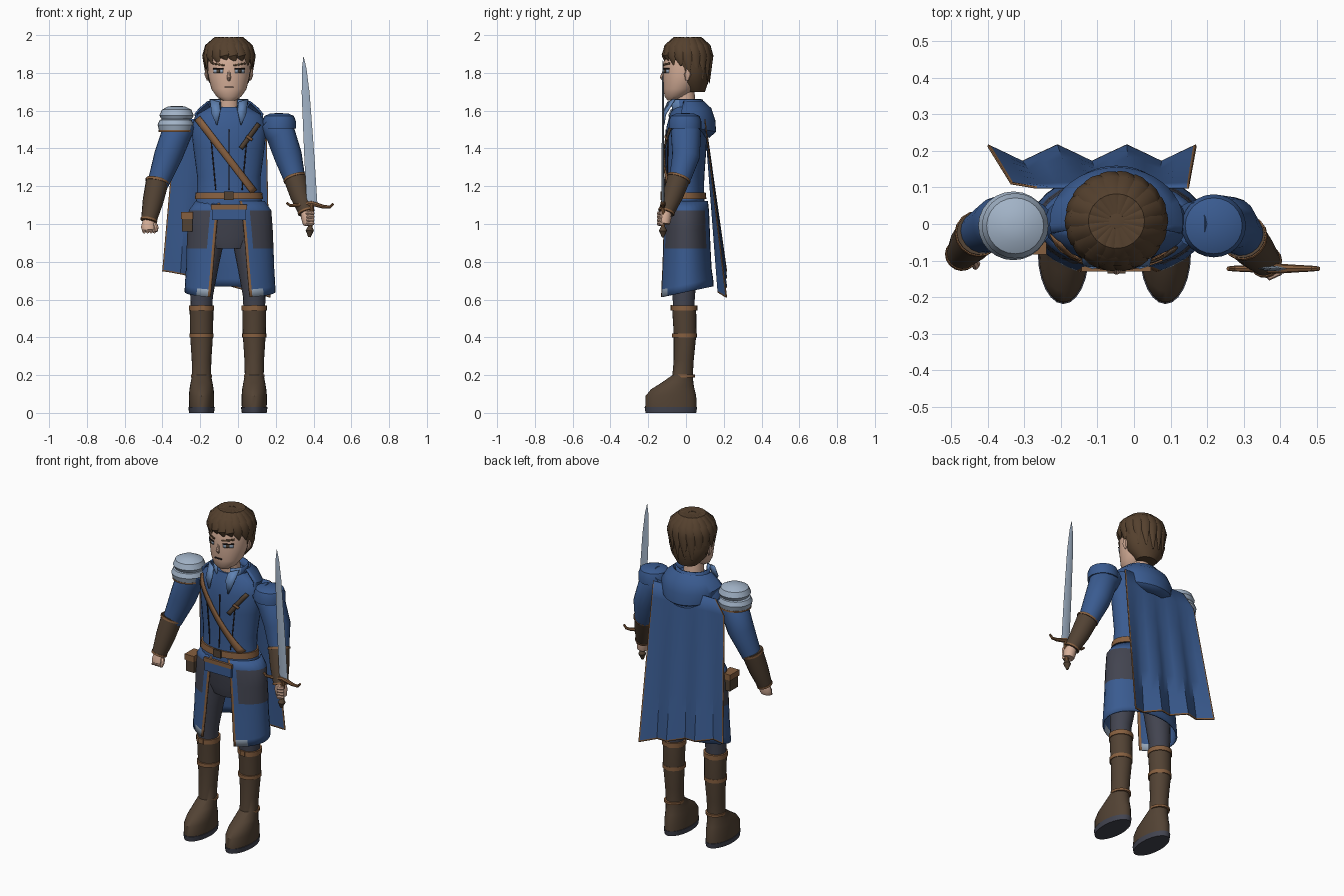
import bpy, bmesh, math
from mathutils import Vector as V

if "Cube" in bpy.data.objects:
    bpy.data.objects.remove(bpy.data.objects["Cube"])

COL = {"blue_cloth": (.042, .105, .28), "pale_blue_cloth": (.115, .223, .445), "steel": (.36, .45, .57),
       "dark_leather": (.085, .055, .034), "tan_leather": (.24, .115, .05), "skin": (.66, .42, .31),
       "hair_brown": (.09, .052, .027), "grey_cloth": (.055, .058, .08), "dark_line": (.02, .013, .013)}
MAT = {}
for key, c in COL.items():
    MAT[key] = bpy.data.materials.new(key)
    MAT[key].diffuse_color = (*c, 1)
CX = -0.048  # body axis


def skin_rows(name, rows, mats, closed=True, caps=True, rule=None, thick=0):
    """Bridge rows of points into a surface."""
    bm = bmesh.new()
    vs = [[bm.verts.new(p) for p in r] for r in rows]
    n = len(rows[0])
    for i in range(len(rows) - 1):
        for j in range(n if closed else n - 1):
            k = (j + 1) % n
            f = bm.faces.new((vs[i][j], vs[i][k], vs[i + 1][k], vs[i + 1][j]))
            if rule:
                f.material_index = rule(f.calc_center_median(), i, j)
    if closed and caps:
        bm.faces.new(vs[0][::-1])
        bm.faces.new(vs[-1])
    bmesh.ops.recalc_face_normals(bm, faces=bm.faces)
    me = bpy.data.meshes.new(name)
    bm.to_mesh(me)
    bm.free()
    ob = bpy.data.objects.new(name, me)
    bpy.context.collection.objects.link(ob)
    for m in mats.split():
        me.materials.append(MAT[m])
    if thick:
        s = ob.modifiers.new("thickness", "SOLIDIFY")
        s.thickness = thick
        s.offset = 0
    return ob


def loft(name, cx, table, mats, n=24, rule=None):
    """Stack horizontal ellipses (z, cy, rx, ry)."""
    A = [2 * math.pi * k / n for k in range(n)]
    return skin_rows(name, [[(cx + rx * math.cos(a), cy + ry * math.sin(a), z) for a in A]
                            for z, cy, rx, ry in table], mats, rule=rule)


def tube(name, pts, mats, n=12, ref=(1, 0, 0), flat=1.0):
    """Round or flattened limb through (x, y, z, radius)."""
    rows = []
    for i, p in enumerate(pts):
        t = (V(pts[min(i + 1, len(pts) - 1)][:3]) - V(pts[max(i - 1, 0)][:3])).normalized()
        s = (V(ref) - t * V(ref).dot(t)).normalized()
        u = t.cross(s) * flat
        rows.append([V(p[:3]) + (s * math.cos(a) + u * math.sin(a)) * p[3]
                     for a in (2 * math.pi * k / n for k in range(n))])
    return skin_rows(name, rows, mats)


def box(name, c, s, mats):
    x, y, z = (v / 2 for v in s)
    return skin_rows(name, [[(c[0] + a * x, c[1] + b * y, c[2] + h * z)
                             for a, b in ((-1, -1), (1, -1), (1, 1), (-1, 1))] for h in (-1, 1)], mats)


def front_y(table, x, z):
    """Front surface depth of a loft."""
    for a, b in zip(table, table[1:]):
        if a[0] <= z <= b[0]:
            t = (z - a[0]) / (b[0] - a[0])
            cy, rx, ry = (a[k] + (b[k] - a[k]) * t for k in (1, 2, 3))
            return cy - ry * math.sqrt(max(0.02, 1 - ((x - CX) / rx) ** 2))
    return table[0][1]


def decal(name, table, p, q, w, mats, lift=.004, n=10, taper=1):
    """Thin strip from (x, z) to (x, z) hugging a loft's front."""
    d = V((q[0] - p[0], q[1] - p[1])).normalized()
    rows = []
    for i in range(n + 1):
        t = i / n
        x, z = p[0] + (q[0] - p[0]) * t, p[1] + (q[1] - p[1]) * t
        h = w / 2 * (1 + (taper - 1) * t)
        rows.append([(x - d.y * s * h, front_y(table, x - d.y * s * h, z + d.x * s * h) - lift, z + d.x * s * h)
                     for s in (-1, 0, 1)])
    return skin_rows(name, rows, mats, closed=False, thick=.005)


# Torso, neck and head
TORSO = [(1.08, -.008, .185, .11), (1.15, -.01, .168, .105), (1.25, -.005, .168, .102), (1.4, 0, .188, .108),
         (1.51, .002, .2, .106), (1.575, .005, .178, .092), (1.62, .0, .1, .07)]
loft("coat_body", CX, TORSO, "blue_cloth", 32)
HEAD = [(1.655, -.068, .035, .03), (1.675, -.055, .066, .058), (1.715, -.033, .093, .086), (1.78, -.015, .109, .107),
        (1.85, -.006, .115, .115), (1.92, 0, .105, .105), (1.965, 0, .06, .06)]
loft("head", CX, HEAD, "skin", 32)
loft("neck", CX, [(1.57, 0, .06, .058), (1.72, -.012, .054, .055)], "skin", 16)

# Face
for s in (-1, 1):
    ex = CX + s * .056
    decal("eye_white", HEAD, (ex - .024, 1.81), (ex + .024, 1.81), .02, "steel", .002)
    decal("iris", HEAD, (ex - .008, 1.81), (ex + .008, 1.81), .019, "dark_leather", .004)
    decal("upper_lash", HEAD, (ex - .027, 1.822), (ex + .027, 1.822), .006, "dark_line", .005)
    decal("eyebrow", HEAD, (CX + s * .025, 1.84), (CX + s * .085, 1.85), .009, "hair_brown", .004)
    tube("ear", [(CX + s * .113, .005, 1.76, .008), (CX + s * .12, .008, 1.79, .018),
                 (CX + s * .122, .012, 1.82, .01)], "skin", 8, (0, 1, 0), .5)
decal("mouth", HEAD, (CX - .024, 1.726), (CX + .024, 1.726), .006, "dark_line", .003)
tube("nose", [(CX, -.118, 1.81, .006), (CX, -.128, 1.775, .011), (CX, -.118, 1.762, .008)], "skin", 8)

# Hair cap and overlapping locks
loft("hair_cap", CX, [(1.70, .05, .06, .05), (1.75, .038, .105, .08), (1.81, .036, .126, .085), (1.87, .012, .13, .108),
                      (1.92, .002, .13, .12), (1.96, 0, .105, .1), (1.985, 0, .06, .06)], "hair_brown", 24)
for k in range(18):
    a = math.radians(k * 20 + 6)
    s, c = math.sin(a), math.cos(a)
    tip = 1.8 + .058 * c + .012 * (k % 2)
    P = lambda r, z, w, tw=0: (CX + r * 1.03 * math.sin(a + tw), .008 - r * math.cos(a + tw), z, w)
    tube("hair_lock", [P(.02, 1.982, .012), P(.07, 1.98, .026), P(.112, 1.94, .032), P(.126, 1.89, .03, .06),
                       P(.122 - .006 * (c < -.3), tip, .004, .14)], "hair_brown", 8, (c, s, 0), .4)

# Collar: pale at the front opening, blue behind
rows = [[(CX + rx * math.cos(a), .0 + ry * math.sin(a), z - dz * max(0, -math.sin(a)))
         for a in (math.radians(-62 + 304 * k / 24) for k in range(25))]
        for rx, ry, z, dz in ((.085, .075, 1.585, .02), (.1, .085, 1.66, .0))]
skin_rows("collar", rows, "blue_cloth pale_blue_cloth", False, rule=lambda c, i, j: int(c.y < -.03), thick=.01)
for s in (-1, 1):
    skin_rows("lapel", [[(CX + s * .1, -.06, 1.66), (CX + s * .05, -.095, 1.645)],
                        [(CX + s * .09, -.11, 1.58), (CX + s * .045, -.115, 1.6)],
                        [(CX + s * .066, -.118, 1.525), (CX + s * .062, -.118, 1.525)]],
              "pale_blue_cloth", False, thick=.009)

# Hood folded on the back
rows = [[(CX + rx * math.cos(a), .005 + ry * math.sin(a), z + .03 * (1 - math.sin(a)) * (z < 1.56))
         for a in (math.radians(-12 + 204 * k / 24) for k in range(25))]
        for rx, ry, z in ((.085, .06, 1.6), (.115, .09, 1.645), (.155, .125, 1.61), (.178, .145, 1.55),
                          (.165, .15, 1.49), (.12, .115, 1.46))]
skin_rows("hood", rows, "blue_cloth", False, thick=.01)

# Cape with sharp pleats and a slanting hem
us = [0, .012] + [k / 12 for k in range(1, 12)] + [.988, 1]
rows = []
for v in (0, .1, .3, .5, .7, .85, .99, 1):
    row = []
    for u in us:
        left = -.27 - .06 * min(1, v / .1) - .07 * v
        right = .15 + .02 * v
        pleat = abs((u * 3) % 1 - .5) * 2
        y = .1 + .07 * v + .045 * v * pleat
        zt, zb = 1.555, .75 - .14 * u ** 1.2
        row.append((left + (right - left) * u, y, zt + (zb - zt) * v))
    rows.append(row)
skin_rows("cape", rows, "blue_cloth tan_leather", False,
          rule=lambda c, i, j: int(j in (0, len(us) - 2) or i == 6), thick=.006)

# Coat skirt, open at the front, grey over the hips, trimmed at the edges
ts = [0, .012] + [k / 28 for k in range(1, 28)] + [.988, 1]
rows = []
for z, rx, ry, gap in ((1.12, .18, .112, 16), (1.07, .215, .118, 17), (.97, .222, .122, 19), (.87, .226, .126, 21),
                       (.76, .23, .132, 23), (.68, .235, .14, 25), (.64, .237, .142, 26)):
    row = []
    for t in ts:
        a = math.radians(270 + gap + (360 - 2 * gap) * t)
        drop = (-.03 * max(0, -math.sin(a)) + .03 * max(0, math.sin(a))) * (z < .7)
        row.append((-.042 + rx * math.cos(a), ry * math.sin(a), z + drop))
    rows.append(row)


def skirt_rule(c, i, j):
    if i == 5 and j in (1, 2, len(ts) - 4, len(ts) - 3):
        return 3
    if j in (0, len(ts) - 2):
        return 2
    return int(.87 < c.z < 1.08 and abs(c.x + .042) > .12)


skin_rows("coat_skirt", rows, "blue_cloth grey_cloth tan_leather steel", False, rule=skirt_rule, thick=.008)
loft("hips", CX, [(.87, 0, .12, .08), (.93, 0, .17, .095), (1.09, -.005, .172, .1)], "grey_cloth")

# Legs and boots
for lx in (-.193, .086):
    inx = CX + (lx - CX) * .72
    tube("trouser_leg", [(lx, -.012, .52, .056), (lx, -.012, .62, .06), (lx * .6 + inx * .4, -.008, .78, .074),
                         (inx, 0, .95, .086)], "grey_cloth", 18)
    loft("boot", lx, [(.028, -.08, .066, .136), (.09, -.08, .067, .134), (.125, -.07, .064, .115), (.16, -.045, .058, .084),
                      (.2, -.018, .05, .054), (.28, -.012, .052, .053), (.42, -.005, .061, .06),
                      (.56, -.01, .063, .064)], "dark_leather", 24)
    loft("sole", lx, [(0, -.08, .066, .134), (.03, -.08, .07, .139)], "grey_cloth", 24)
    for z, r, h in ((.555, .067, .028), (.41, .064, .022), (.195, .055, .014)):
        loft("boot_strap", lx, [(z - h / 2, -.009, r, r + .002), (z + h / 2, -.009, r, r + .002)], "tan_leather", 24)
    box("boot_buckle", (lx, -.076, .557), (.03, .01, .03), "tan_leather")

# Arms, bracers
ARMS = [[(-.27, 0, 1.545, .06), (-.325, 0, 1.48, .08), (-.37, 0, 1.36, .075), (-.425, -.025, 1.21, .056)],
        [(.155, 0, 1.545, .06), (.225, 0, 1.48, .08), (.265, 0, 1.36, .074), (.302, -.035, 1.23, .056)]]
CUFFS = [[(-.425, -.025, 1.235, .061), (-.45, -.055, 1.12, .055), (-.473, -.085, 1.015, .041)],
         [(.3, -.035, 1.25, .061), (.33, -.07, 1.15, .054), (.362, -.105, 1.06, .041)]]
for arm, cuff in zip(ARMS, CUFFS):
    tube("sleeve", arm, "blue_cloth", 18)
    tube("bracer", cuff, "dark_leather", 16)
    a, b = V(cuff[0][:3]), V(cuff[2][:3])
    for t, r in ((.02, .064), (.95, .045)):
        p, q = a.lerp(b, t), a.lerp(b, t + .05)
        tube("bracer_band", [(*p, r), (*q, r)], "tan_leather", 16)

# Relaxed hand and sword fist
tube("open_palm", [(-.473, -.085, 1.02, .03), (-.474, -.09, .985, .04), (-.472, -.095, .965, .035)], "skin", 12, (1, 0, 0), .65)
tube("thumb", [(-.44, -.095, 1.0, .012), (-.432, -.11, .98, .012), (-.434, -.118, .96, .008)], "skin", 8)
for k in range(4):
    x = -.498 + k * .018
    tube("finger", [(x, -.088, .985, .011), (x, -.1, .963, .011), (x + .002, -.112, .957, .008)], "skin", 8)
tube("fist", [(.362, -.105, 1.065, .03), (.368, -.112, 1.04, .036), (.374, -.115, 1.0, .03)], "skin", 12)
for k in range(4):
    z = 1.0 + k * .018
    tube("gripping_finger", [(.352, -.12, z, .01), (.372, -.143, z + .002, .012), (.4, -.13, z + .004, .01)], "skin", 8, (0, 0, 1))

# Sword
d = V((-.045, 0, .775))
side = V((.998, 0, .058))
rows = []
for t, w in ((0, .028), (.3, .027), (.75, .021), (.92, .012), (1, .001)):
    c = V((.392, -.122, 1.11)) + d * t
    h = V((0, .007 * w / .028, 0))
    rows.append([c + side * w, c + h, c - side * w, c - h])
skin_rows("blade", rows, "steel")
tube("crossguard", [(.257, -.122, 1.113, .006), (.275, -.122, 1.098, .008), (.32, -.122, 1.1, .01), (.39, -.122, 1.11, .014),
                    (.45, -.122, 1.092, .01), (.487, -.122, 1.09, .008), (.505, -.122, 1.108, .006)], "tan_leather", 8, (0, 1, 0))
tube("grip", [(.391, -.122, 1.11, .013), (.381, -.122, .965, .012)], "tan_leather", 10)
tube("pommel", [(.382, -.122, .985, .012), (.38, -.122, .965, .022), (.378, -.122, .93, .006)], "dark_leather", 10)

# Shoulder guards: two steel plates on one side, one cloth cap on the other
def dome(name, cx, table, mat):
    loft(name, cx, [(z, -.005, r, r * .98) for z, r in table], mat, 24)


dome("lower_shoulder_plate", -.33, [(1.495, .088), (1.525, .096), (1.55, .085), (1.565, .05)], "steel")
dome("upper_shoulder_plate", -.325, [(1.555, .08), (1.575, .091), (1.605, .078), (1.622, .045), (1.626, .01)], "steel")
dome("shoulder_plate_rim", -.33, [(1.488, .09), (1.497, .09)], "tan_leather")
dome("cloth_shoulder_cap", .218, [(1.505, .088), (1.545, .088), (1.572, .078), (1.584, .05), (1.587, .01)], "blue_cloth")

# Belts, buckles, pouch, chest straps and seams
loft("belt", CX, [(1.132, -.01, .181, .118), (1.168, -.01, .176, .114)], "tan_leather", 32)
box("belt_buckle", (CX, -.13, 1.15), (.05, .012, .045), "dark_leather")
box("lower_belt", (CX, -.123, 1.09), (.19, .014, .024), "tan_leather")
box("front_tab", (CX, -.118, 1.05), (.18, .016, .056), "blue_cloth")
box("pouch", (-.268, -.04, 1.01), (.055, .08, .1), "dark_leather")
box("pouch_flap", (-.27, -.04, 1.045), (.062, .088, .035), "tan_leather")
decal("shoulder_strap", TORSO, (-.215, 1.56), (.085, 1.17), .036, "tan_leather", .008, 20)
decal("chest_sheath", TORSO, (.015, 1.40), (.11, 1.53), .024, "dark_leather", .012)
decal("sheath_clasp", TORSO, (.045, 1.465), (.075, 1.445), .014, "tan_leather", .018)
decal("front_seam", TORSO, (CX, 1.18), (CX, 1.5), .005, "dark_line", .002, 16)
for s in (-1, 1):
    decal("side_seam", TORSO, (CX + s * .07, 1.18), (CX + s * .095, 1.45), .005, "dark_line", .002, 14)

# Smooth rounded parts, keep sharp edges
for ob in bpy.context.scene.objects:
    ob.select_set(True)
    bpy.context.view_layer.objects.active = ob
bpy.ops.object.shade_smooth_by_angle(angle=math.radians(35))

for m in bpy.data.materials:
    if m.users and not m.is_grease_pencil:
        m.use_nodes = True
        m.node_tree.nodes["Principled BSDF"].inputs["Base Color"].default_value = m.diffuse_color
